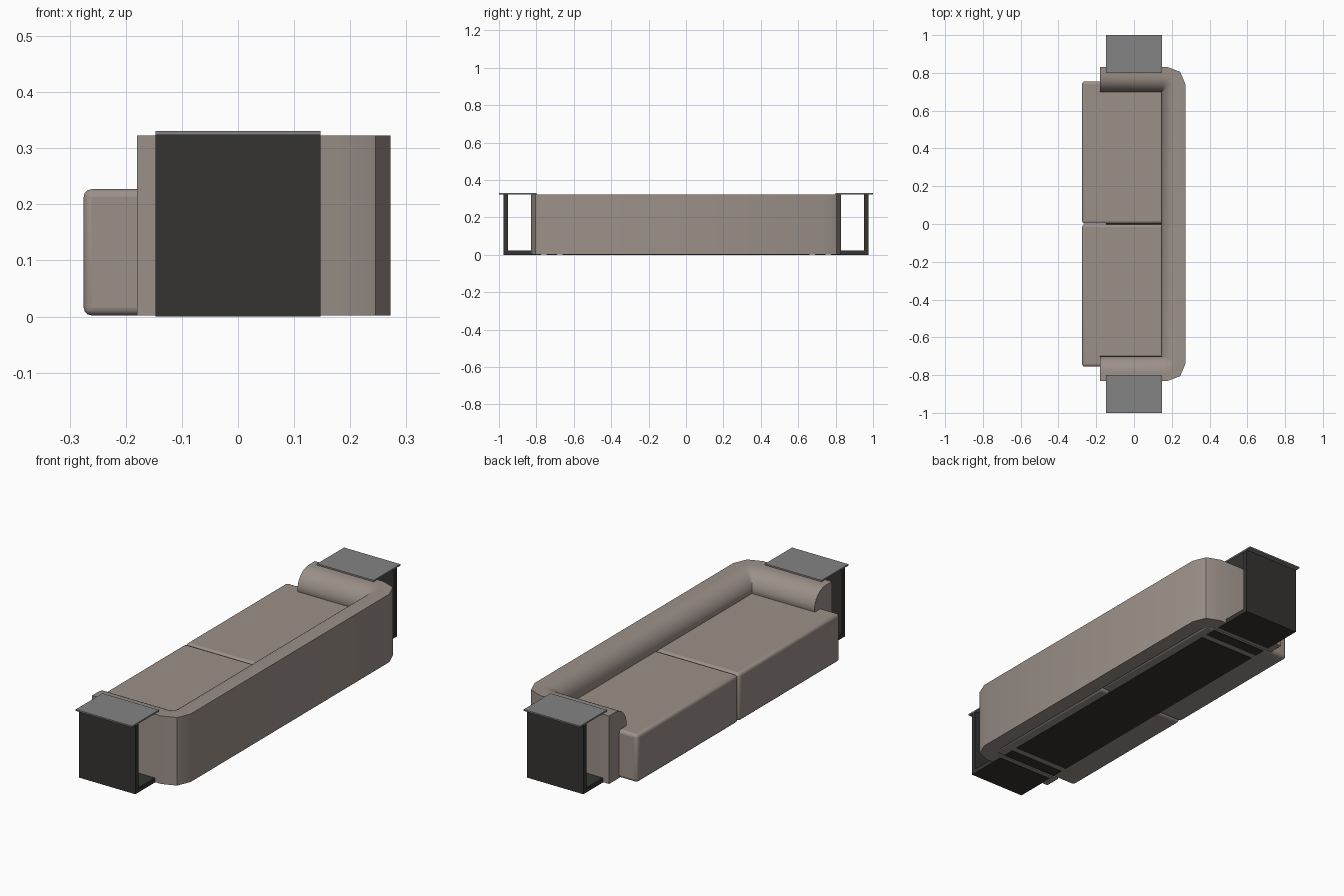
import bpy, bmesh, math
from mathutils import Vector

if "Cube" in bpy.data.objects:
    bpy.data.objects.remove(bpy.data.objects["Cube"])


def material(name, rgb):
    m = bpy.data.materials.new(name)
    m.diffuse_color = (*rgb, 1)
    m.use_nodes = True
    m.node_tree.nodes["Principled BSDF"].inputs["Base Color"].default_value = m.diffuse_color
    return m


fabric = material("taupe_fabric", (0.33, 0.28, 0.25))
dark = material("dark_wood", (0.035, 0.034, 0.03))
grey = material("grey_top", (0.23, 0.23, 0.23))


def finish(name, bm, mat, mirror=True, bevel=0):
    bmesh.ops.recalc_face_normals(bm, faces=bm.faces)
    me = bpy.data.meshes.new(name)
    bm.to_mesh(me)
    bm.free()
    ob = bpy.data.objects.new(name, me)
    bpy.context.collection.objects.link(ob)
    me.materials.append(mat)
    if bevel:
        b = ob.modifiers.new("Bevel", 'BEVEL')
        b.width, b.segments = bevel, 3
    if mirror:
        m = ob.modifiers.new("Mirror", 'MIRROR')
        m.use_axis = (False, True, False)
        m.use_mirror_merge = False
    bpy.ops.object.select_all(action='DESELECT')
    ob.select_set(True)
    bpy.context.view_layer.objects.active = ob
    if bevel or mat is fabric:
        bpy.ops.object.shade_smooth_by_angle(angle=math.radians(40))
    return ob


def box(name, lo, hi, mat, **kw):
    bm = bmesh.new()
    bmesh.ops.create_cube(bm, size=1)
    for v in bm.verts:
        v.co = Vector([(a + b) / 2 + c * (b - a) for a, b, c in zip(lo, hi, v.co)])
    return finish(name, bm, mat, **kw)


# two seat cushions
box("seat_cushions", (-0.275, 0.002, 0.002), (0.198, 0.755, 0.227), fabric, bevel=0.014)

# wrap-around back and arms: rolled profile (0 = inner edge, 1 = outer edge)
profile = [(0.42, 0.002), (0.42, 0.225), (0.03, 0.225)]
for i in range(9):
    a = math.radians(90 * i / 8)
    profile.append((0.65 * (1 - math.cos(a)), 0.238 + 0.085 * math.sin(a)))
profile += [(1, 0.323), (1, 0.002)]

# plan stations as inner and outer points
stations = [((-0.18, 0.70), (-0.18, 0.83)), ((0.145, 0.70), (0.18, 0.83)),
            ((0.145, 0.70), (0.245, 0.805)), ((0.145, 0.70), (0.272, 0.74)),
            ((0.145, 0), (0.272, 0))]
bm = bmesh.new()
rings = []
for inner, outer in stations:
    p, q = Vector(inner), Vector(outer)
    rings.append([bm.verts.new((*p.lerp(q, t), z)) for t, z in profile])
n = len(profile)
for r, s in zip(rings, rings[1:]):
    for i in range(n):
        j = (i + 1) % n
        bm.faces.new((r[i], r[j], s[j], s[i]))
bm.faces.new(rings[0])
bmesh.ops.remove_doubles(bm, verts=bm.verts, dist=0.0005)
finish("back_and_arms", bm, fabric)

# underside plates
box("base_plate", (-0.147, -0.66, 0), (0.147, 0.66, 0.02), dark, mirror=False)
box("base_strips", (-0.147, 0.69, 0), (0.147, 0.745, 0.02), dark)

# side tables at both ends
box("table_foot", (-0.147, 0.775, 0), (0.147, 0.955, 0.022), dark)
box("table_panel", (-0.147, 0.953, 0), (0.147, 0.975, 0.325), dark)
box("table_top", (-0.147, 0.80, 0.324), (0.147, 1.0, 0.331), grey)
